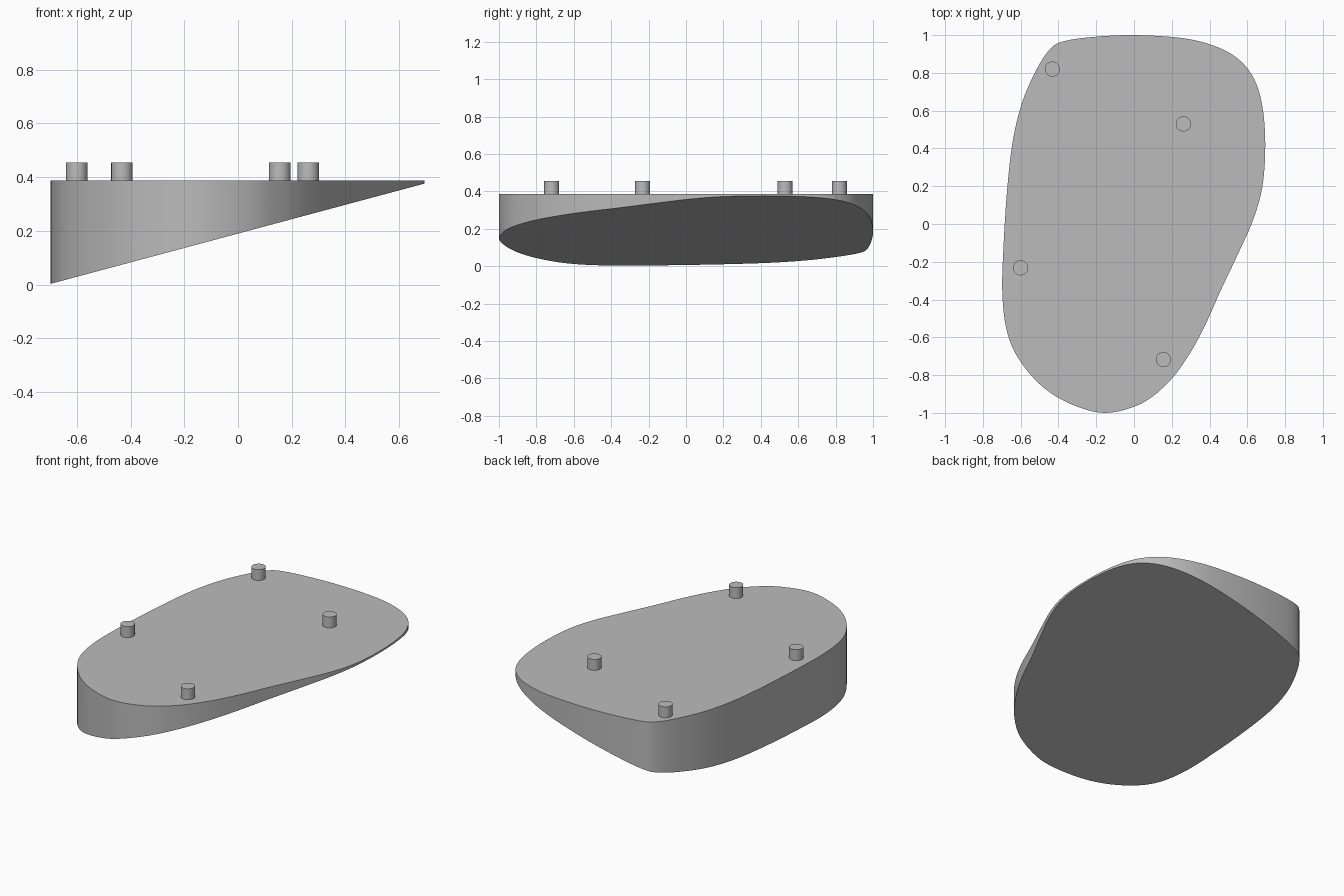
import bpy, bmesh, math
from mathutils import Vector

cube = bpy.data.objects.get("Cube")
if cube:
    bpy.data.objects.remove(cube, do_unlink=True)

grey = bpy.data.materials.new("plain grey")
grey.use_nodes = True
COLOR = (0.5, 0.5, 0.5, 1)
grey.diffuse_color = COLOR
grey.node_tree.nodes["Principled BSDF"].inputs["Base Color"].default_value = COLOR

TOP = 0.387       # flat upper face
PEG_TOP = 0.455
STEPS = 6         # outline subdivisions between control points

# Plan outline of the wedge, clockwise from the back
OUTLINE = [(0, 1), (.25, .985), (.42, .945), (.55, .875), (.635, .77), (.68, .62),
           (.695, .42), (.68, .2), (.63, .02), (.55, -.16), (.46, -.35), (.37, -.55),
           (.28, -.71), (.18, -.84), (.04, -.95), (-.15, -1), (-.33, -.955),
           (-.48, -.865), (-.6, -.73), (-.67, -.58), (-.697, -.37), (-.69, -.1),
           (-.67, .2), (-.64, .45), (-.59, .65), (-.52, .81), (-.45, .92),
           (-.38, .965), (-.22, .99)]


def smooth_loop(points):
    """Closed Catmull-Rom curve through the points."""
    pts = [Vector(p) for p in points]
    n, out = len(pts), []
    for i in range(n):
        a, b, c, d = (pts[(i + k) % n] for k in (-1, 0, 1, 2))
        for s in range(STEPS):
            t = s / STEPS
            out.append(b + (c - a) * t / 2 + (2 * a - 5 * b + 4 * c - d) * t * t / 2
                       + (3 * b - a - 3 * c + d) * t ** 3 / 2)
    return out


def underside(x):
    """Height of the sloping lower face."""
    return 0.003 + (x + 0.697) * 0.268


def make_prism(name, loop, low, high):
    bm = bmesh.new()
    bottom = [bm.verts.new((p.x, p.y, low(p.x))) for p in loop]
    top = [bm.verts.new((p.x, p.y, high)) for p in loop]
    bm.faces.new(bottom)
    bm.faces.new(top)
    for i in range(len(loop)):
        j = (i + 1) % len(loop)
        bm.faces.new((bottom[i], bottom[j], top[j], top[i]))
    bmesh.ops.recalc_face_normals(bm, faces=bm.faces)
    mesh = bpy.data.meshes.new(name)
    bm.to_mesh(mesh)
    bm.free()
    mesh.materials.append(grey)
    obj = bpy.data.objects.new(name, mesh)
    bpy.context.collection.objects.link(obj)
    bpy.ops.object.select_all(action='DESELECT')
    obj.select_set(True)
    bpy.context.view_layer.objects.active = obj
    bpy.ops.object.shade_smooth_by_angle(angle=math.radians(30))


# Wedge body
make_prism("wedge_body", smooth_loop(OUTLINE), underside, TOP)

# Locating pegs
PEGS = {"back_right_peg": (-.432, .82), "back_left_peg": (.262, .53),
        "front_right_peg": (-.6, -.232), "front_left_peg": (.156, -.718)}
for name, centre in PEGS.items():
    ring = [Vector(centre) + Vector((math.cos(a), math.sin(a))) * 0.04
            for a in (math.tau * i / 48 for i in range(48))]
    make_prism(name, ring, lambda x: TOP - 0.005, PEG_TOP)
